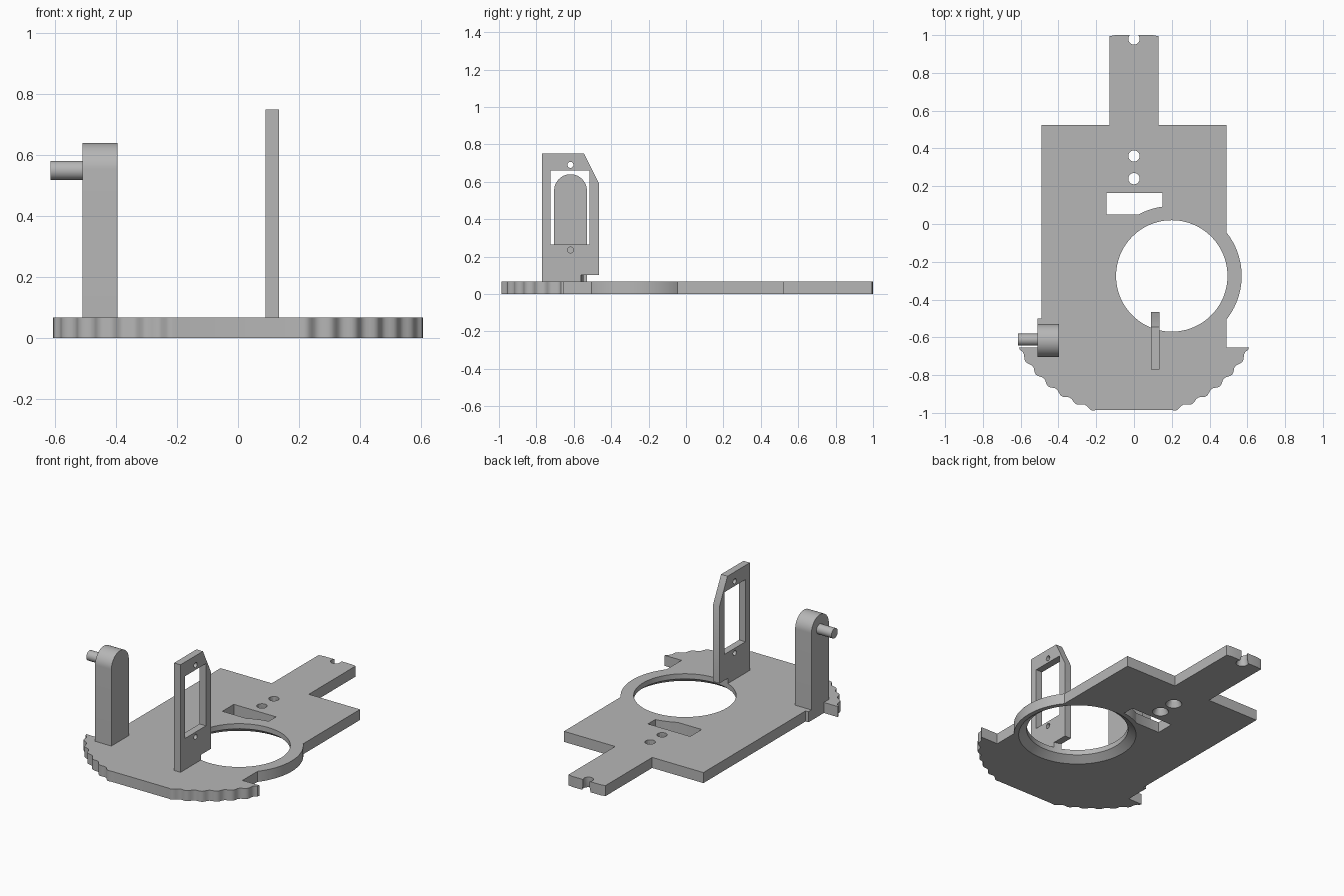
import bpy, bmesh
from math import sin, cos, pi, radians, asin
from mathutils import Vector

cube = bpy.data.objects.get("Cube")
if cube:
    bpy.data.objects.remove(cube, do_unlink=True)

grey = bpy.data.materials.new("light grey")
grey.use_nodes = True
grey.diffuse_color = (0.47, 0.47, 0.47, 1)
grey.node_tree.nodes["Principled BSDF"].inputs["Base Color"].default_value = (0.47, 0.47, 0.47, 1)

TOP = 0.067                      # plate thickness
RING = Vector((0.2, -0.275))     # centre of the large opening
HOLE_R, RING_R = 0.295, 0.37


def arc(centre, r, start, end, n):
    """Points along an arc, angles in degrees."""
    angles = [radians(start + (end - start) * i / n) for i in range(n + 1)]
    return [(centre[0] + r * cos(a), centre[1] + r * sin(a)) for a in angles]


def circle(centre, r, n=48):
    return arc(centre, r, 0, 360, n)[:-1]


def loft(name, low_outline, high_outline, lo, hi, axis="z"):
    """Solid between two matching outlines; along x the outline is (y, z)."""
    bm = bmesh.new()

    def ring(pts, d):
        return [bm.verts.new((u, v, d) if axis == "z" else (d, u, v)) for u, v in pts]
    a, b = ring(low_outline, lo), ring(high_outline, hi)
    bm.faces.new(a)
    bm.faces.new(b)
    for i in range(len(a)):
        j = (i + 1) % len(a)
        bm.faces.new((a[i], a[j], b[j], b[i]))
    bmesh.ops.recalc_face_normals(bm, faces=bm.faces)
    mesh = bpy.data.meshes.new(name)
    bm.to_mesh(mesh)
    bm.free()
    mesh.materials.append(grey)
    obj = bpy.data.objects.new(name, mesh)
    bpy.context.collection.objects.link(obj)
    return obj


def prism(name, outline, lo, hi, axis="z"):
    return loft(name, outline, outline, lo, hi, axis)


def activate(obj):
    bpy.ops.object.select_all(action="DESELECT")
    obj.select_set(True)
    bpy.context.view_layer.objects.active = obj


def cut(obj, cutter):
    cutter.hide_render = True
    mod = obj.modifiers.new("cut", "BOOLEAN")
    mod.operation, mod.solver, mod.object = "DIFFERENCE", "EXACT", cutter
    activate(obj)
    bpy.ops.object.modifier_apply(modifier=mod.name)
    bpy.data.objects.remove(cutter, do_unlink=True)


def rect(u0, u1, v0, v1):
    return [(u0, v0), (u1, v0), (u1, v1), (u0, v1)]


# Wavy front rim, from the flat front edge out to the right-hand tip
rim = []
for i in range(49):
    t = i / 48
    a = radians(17.5 + 44.5 * t)
    r = 0.67 + 0.014 * t + 0.008 * sin(t * 12 * pi)
    rim.append((r * sin(a), -0.346 - r * cos(a)))
rim.append((0.608, -0.655))

# Base plate outline, anticlockwise
bulge = math_angle = pi / 2 - asin(0.29 / RING_R)
edge = RING_R * cos(asin(0.29 / RING_R))
spread = 90 - bulge * 180 / pi
spread = 90 - spread
outline = rim + [(0.49, -0.655)]
outline += arc(RING, RING_R, -spread, spread, 32)
outline += [(0.49, 0.525), (0.13, 0.525), (0.13, 0.994), (0.1, 1.0),
            (-0.1, 1.0), (-0.13, 0.994), (-0.13, 0.525), (-0.49, 0.525),
            (-0.49, -0.5), (-0.51, -0.5), (-0.51, -0.655)]
outline += [(-x, y) for x, y in reversed(rim)]
base = prism("base_plate", outline, 0, TOP)

# Large opening and small holes, each flared on the underside
for centre, r, flare, n in [(RING, HOLE_R, 0.342, 96), ((0, 0.24), 0.03, 0.047, 32),
                            ((0, 0.36), 0.03, 0.047, 32), ((0, 0.98), 0.03, 0.036, 32)]:
    cut(base, prism("bore", circle(centre, r, n), -0.1, 0.2))
    depth = 0.035
    extra = (flare - r) * 0.3
    cut(base, loft("flare", circle(centre, flare + extra, n), circle(centre, r - 0.0005, n),
                   -depth * 0.3, depth))

# Slot with one corner following the ring
slot = [(-0.145, 0.165), (-0.145, 0.05)] + arc(RING, RING_R, 118.5, 97.5, 10) + [(0.152, 0.165)]
cut(base, prism("slot", slot, -0.1, 0.2))

# Upright bracket with window, screw holes and clearance above the opening
bracket = prism("upright_bracket",
                [(-0.77, TOP), (-0.465, TOP), (-0.465, 0.59), (-0.545, 0.75), (-0.77, 0.75)],
                0.09, 0.135, "x")
cut(bracket, prism("window", rect(-0.725, -0.515, 0.265, 0.66), 0, 0.3, "x"))
for z in (0.235, 0.69):
    cut(bracket, prism("screw_hole", circle((-0.618, z), 0.016, 24), 0, 0.3, "x"))
cut(bracket, prism("clearance", circle(RING, HOLE_R, 96), 0, 0.1))

# Round-topped post and its pin
post = prism("round_top_post",
             [(-0.705, TOP), (-0.53, TOP)] + arc((-0.6175, 0.5525), 0.0875, 0, 180, 32),
             -0.51, -0.396, "x")
pin = prism("post_pin", circle((-0.6125, 0.55), 0.0315, 32), -0.615, -0.5, "x")

for obj in (base, bracket, post, pin):
    activate(obj)
    bpy.ops.object.shade_smooth_by_angle(angle=radians(28))
